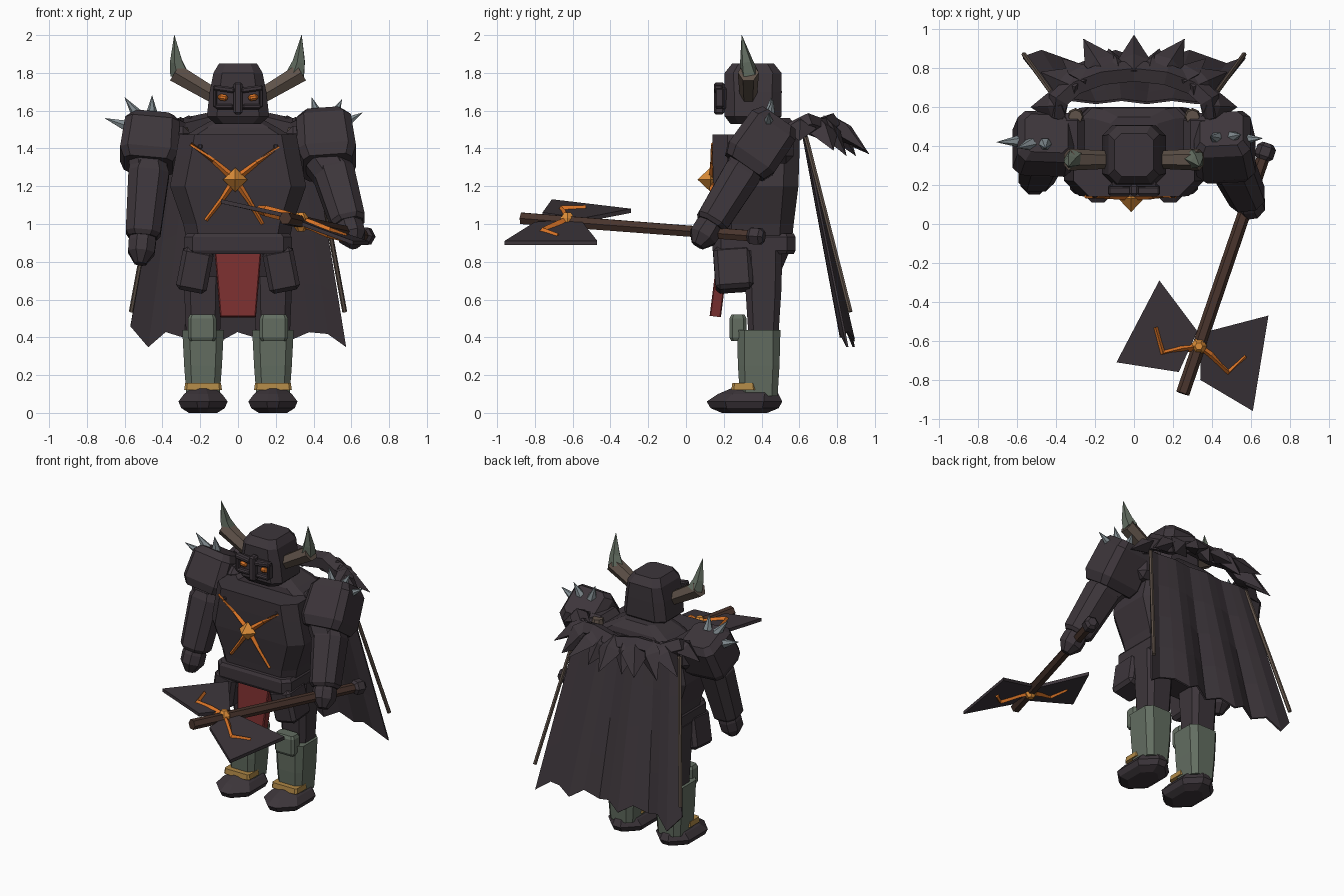
import bpy, bmesh, math
from mathutils import Vector

cube = bpy.data.objects.get("Cube")
if cube:
    bpy.data.objects.remove(cube, do_unlink=True)


def material(name, r, g, b):
    m = bpy.data.materials.new(name)
    m.use_nodes = True
    m.diffuse_color = (r, g, b, 1)
    m.node_tree.nodes["Principled BSDF"].inputs["Base Color"].default_value = (r, g, b, 1)
    return m


ARMOUR = material("dark armour", .046, .036, .043)
GREEN = material("grey green", .125, .155, .12)
RED = material("red cloth", .19, .028, .028)
GOLD = material("old gold", .42, .24, .06)
WOOD = material("dark wood", .065, .034, .025)
HORN = material("brown horn", .115, .085, .067)
STEEL = material("steel", .22, .26, .28)
GLOW = material("glowing orange", .72, .18, .02)
AMBER = material("amber gem", .72, .27, .04)


def finish(name, bm, mat):
    bmesh.ops.recalc_face_normals(bm, faces=bm.faces)
    me = bpy.data.meshes.new(name)
    bm.to_mesh(me)
    bm.free()
    me.materials.append(mat)
    ob = bpy.data.objects.new(name, me)
    bpy.context.collection.objects.link(ob)
    return ob


def skin(name, rings, mat):
    """Join equal rings of points into a closed solid."""
    bm = bmesh.new()
    vs = [[bm.verts.new(p) for p in r] for r in rings]
    n = len(vs[0])
    for a, b in zip(vs, vs[1:]):
        for i in range(n):
            j = (i + 1) % n
            bm.faces.new((a[i], a[j], b[j], b[i]))
    bm.faces.new(vs[0])
    bm.faces.new(vs[-1])
    return finish(name, bm, mat)


def loft(name, a, b, rings, mat=ARMOUR, ch=.35):
    """Chamfered box sections (t, half x, half y, shift x, shift y) from a to b."""
    a, b = Vector(a), Vector(b)
    d = (b - a).normalized()
    ax = Vector((1, 0, 0))
    ax = (ax - d * ax.dot(d)).normalized()
    ay = d.cross(ax)
    out = []
    for t, hx, hy, *o in rings:
        ox, oy = o or (0, 0)
        c = ch * min(hx, hy)
        pts = [(hx, c - hy), (hx, hy - c), (hx - c, hy), (c - hx, hy),
               (-hx, hy - c), (-hx, c - hy), (c - hx, -hy), (hx - c, -hy)]
        out.append([a.lerp(b, t) + ax * (x + ox) + ay * (y + oy) for x, y in pts])
    return skin(name, out, mat)


def upright(name, x, y, rings, mat=ARMOUR, ch=.35):
    return loft(name, (x, y, 0), (x, y, 1), rings, mat, ch)


def tube(name, pts, radii, mat, sides=6, flat=1):
    pts = [Vector(p) for p in pts]
    out = []
    for i, (p, r) in enumerate(zip(pts, radii)):
        d = (pts[min(i + 1, len(pts) - 1)] - pts[max(i - 1, 0)]).normalized()
        ref = Vector((0, 1, 0)) if abs(d.z) > .6 else Vector((0, 0, 1))
        u = d.cross(ref).normalized()
        w = u.cross(d)
        ang = [2 * math.pi * k / sides for k in range(sides)]
        out.append([p + (u * math.cos(k) + w * math.sin(k) * flat) * max(r, .001) for k in ang])
    return skin(name, out, mat)


def block(name, loc, size, mat=ARMOUR, rot=(0, 0, 0), bevel=.02):
    bm = bmesh.new()
    bmesh.ops.create_cube(bm, size=1)
    bmesh.ops.scale(bm, vec=size, verts=bm.verts)
    bmesh.ops.bevel(bm, geom=bm.edges[:], offset=bevel, segments=1, affect='EDGES')
    ob = finish(name, bm, mat)
    ob.location = loc
    ob.rotation_euler = [math.radians(r) for r in rot]
    return ob


def plate(name, pts, thick, mat=ARMOUR):
    shift = Vector((0, 0, thick / 2))
    return skin(name, [[Vector(p) - shift for p in pts], [Vector(p) + shift for p in pts]], mat)


# Torso, belt, neck and cloth
upright("torso", 0, .37, [(.9, .27, .19), (1.0, .29, .2), (1.2, .36, .225), (1.36, .33, .23), (1.475, .31, .23)])
upright("collar", 0, .45, [(1.46, .29, .15), (1.51, .21, .14), (1.56, .12, .1)])
upright("belt", 0, .36, [(.84, .27, .21), (.86, .285, .22), (.93, .285, .22), (.95, .27, .21)], ch=.2)
upright("hips", 0, .39, [(.72, .2, .1), (.86, .25, .16)])
loft("loincloth", (0, .155, .51), (0, .2, .87), [(0, .095, .03), (1, .125, .03)], RED, .2)

# Head and face guard
upright("helmet", 0, .355, [(1.53, .12, .12), (1.57, .165, .15), (1.7, .15, .152), (1.8, .13, .15), (1.85, .1, .11)])
block("nose_guard", (0, .175, 1.665), (.045, .055, .17), bevel=.01)
block("face_plate", (0, .2, 1.665), (.24, .03, .12), bevel=.01)
for s in (-1, 1):
    block("brow", (s * .075, .17, 1.715), (.115, .045, .03), rot=(0, s * -8, 0), bevel=.008)
    block("cheek_bar", (s * .075, .175, 1.622), (.1, .04, .025), bevel=.008)
    block("temple_bar", (s * .123, .178, 1.668), (.02, .045, .1), bevel=.006)
    block("eye", (s * .08, .176, 1.67), (.052, .03, .034), GLOW, (0, s * -8, 0), .011)
    tube("horn_base", [(s * .12, .33, 1.675), (s * .335, .33, 1.802)], [.046, .056], HORN)
    tube("horn_tip", [(s * .308, .335, 1.795), (s * .325, .32, 1.86), (s * .337, .295, 2)],
         [.052, .036, 0], GREEN, 5)

# Legs and feet
for s in (-1, 1):
    x = s * .185
    upright("boot", x, .31, [(0, .075, .12), (.025, .115, .18), (.06, .13, .2),
                            (.1, .1, .16, 0, .02), (.13, .06, .11, 0, .04)], ch=.75)
    upright("ankle_band", x, .305, [(.122, .1, .065), (.157, .095, .06)], GOLD, .2)
    upright("greave", x, .385, [(.09, .088, .1), (.25, .1, .11), (.44, .11, .115)], GREEN)
    upright("knee_guard", x + s * .005, .275, [(.38, .065, .035), (.4, .075, .045),
                                             (.5, .075, .045), (.52, .065, .035)], GREEN)
    upright("thigh", x, .41, [(.42, .09, .08), (.65, .1, .095), (.86, .105, .1)])
    block("thigh_plate", (s * .228, .25, .76), (.165, .2, .23), rot=(4, s * -11, 0), bevel=.022)

# Arms: shoulder top, shoulder bottom, elbow, hand and spike tips for each side
ARMS = {1: [(.45, .48, 1.545), (.475, .31, 1.3), (.515, .28, 1.24), (.6, .1, .95),
            [(.39, .45, 1.67), (.55, .46, 1.66), (.66, .44, 1.59)]],
        -1: [(-.45, .46, 1.545), (-.475, .36, 1.31), (-.475, .33, 1.24), (-.51, .23, .87),
             [(-.455, .39, 1.68), (-.6, .39, 1.67), (-.705, .42, 1.56)]]}
for s, (top, low, elbow, hand, tips) in ARMS.items():
    loft("pauldron", top, low, [(-.05, .11, .105), (.12, .145, .14), (.8, .155, .145), (1, .13, .12)], ch=.28)
    loft("upper_arm", low, elbow, [(-.6, .105, .1), (1.1, .095, .09)], ch=.5)
    loft("forearm", elbow, hand, [(-.2, .09, .09), (-.08, .108, .1), (.78, .092, .088), (.84, .075, .072)], ch=.5)
    loft("fist", elbow, hand, [(.75, .06, .06), (.9, .072, .075), (1.06, .07, .075), (1.22, .03, .035)], ch=.6)
    block("shoulder_joint", (s * .33, .45, 1.42), (.16, .24, .2), bevel=.04)
    centre = Vector(top).lerp(Vector(low), .3)
    for tip in tips:
        root = centre.lerp(Vector(tip), .5)
        tube("shoulder_spike", [root, tip], [.034, 0], STEEL)

# Cracked chest with a gem
gem = Vector((-.015, .13, 1.235))
for mid, end in [((-.13, .142, 1.335), (-.25, .142, 1.425)), ((.1, .142, 1.325), (.215, .142, 1.41)),
                 ((-.085, .145, 1.13), (-.17, .165, 1.02)), ((.06, .145, 1.12), (.13, .165, 1.0))]:
    tube("chest_crack", [gem + Vector((0, .01, 0)), mid, end], [.02, .013, .01], GLOW, 4)
tube("chest_gem", [gem + Vector((0, y, 0)) for y in (-.068, 0, .04)], [0, .065, 0], AMBER, 4)
for s in (-1, 1):
    block("chest_rivet", (s * .2, .145, 1.41), (.03, .02, .03), bevel=.008)

# Mantle with a spiked rim
arc = []
for k in range(9):
    a = math.radians(-8 + 196 * k / 8)
    arc.append((.4 * math.cos(a), .58 + .2 * math.sin(a), 1.5 + .03 * (k % 2)))
tube("mantle", arc, [.04] + [.06] * 7 + [.04], ARMOUR, 5)
TIPS = [(.53, .6, 1.44), (.48, .78, 1.39), (.37, .85, 1.36), (.26, .95, 1.39), (.13, .9, 1.36)]
for x, y, z in TIPS + [(0, .97, 1.37)] + [(-x, y, z) for x, y, z in TIPS]:
    a = math.atan2((y - .55) * 1.6, x)
    root = Vector((.36 * math.cos(a), .58 + .19 * math.sin(a), 1.54))
    tip = Vector((x, y, z))
    tube("mantle_spike", [root, root.lerp(tip, .35), tip], [.055, .085, 0], ARMOUR, 4, .6)

# Cape with broad folds and a ragged hem
HEM = [.46, .35, .43, .4, .44, .38, .43, .4, .45, .39, .43, .42, .35]
bm = bmesh.new()
rows = []
for r in range(5):
    t = r / 4
    row = []
    for k, hem in enumerate(HEM):
        u = k / (len(HEM) - 1) * 2 - 1
        fold = (.008 + .026 * t) * math.sin(k * math.pi / 2)
        row.append(bm.verts.new((u * (.39 + .18 * t), .635 + .225 * t + fold, 1.47 + (hem - 1.47) * t)))
    rows.append(row)
for p, q in zip(rows, rows[1:]):
    for k in range(len(HEM) - 1):
        bm.faces.new((p[k], p[k + 1], q[k + 1], q[k]))
cape = finish("cape", bm, ARMOUR)
solid = cape.modifiers.new("thickness", 'SOLIDIFY')
solid.thickness = .012
for s in (-1, 1):
    tube("cape_rod", [(s * .395, .635, 1.46), (s * .565, .87, .535)], [.013, .013], HORN)
    tube("cape_clasp", [(s * .3, .55, 1.46), (s * .3, .55, 1.51)], [.045, .035], HORN, 8)

# Battle axe held forward
pommel, head = Vector((.675, .375, .935)), Vector((.25, -.87, 1.03))
axis = (head - pommel).normalized()
tube("axe_shaft", [pommel, head], [.033, .035], WOOD)
tube("axe_pommel", [pommel - axis * d for d in (.04, .02, -.03, -.05)], [.03, .05, .05, .03], ARMOUR)
plate("axe_blade_right", [(.13, -.29, 1.07), (-.09, -.71, 1.12), (.23, -.76, 1.05), (.325, -.55, 1.02)], .022)
plate("axe_blade_left", [(.69, -.47, .9), (.61, -.96, .9), (.34, -.8, 1), (.345, -.56, 1.015)], .022)
core = pommel.lerp(head, .805)
for name, path in [("right_blade_crack", [(.24, -.64, 1.045), (.145, -.66, 1.07), (.11, -.53, 1.076)]),
                   ("left_blade_crack", [(.39, -.67, .993), (.48, -.76, .955), (.57, -.68, .927)])]:
    tube(name, [core] + path, [.022, .022, .022, .018], GLOW, 4, 1.3)
tube("axe_gem", [core + Vector((0, 0, z)) for z in (-.05, -.02, .02, .05)], [.02, .042, .042, .02], AMBER, 6)
